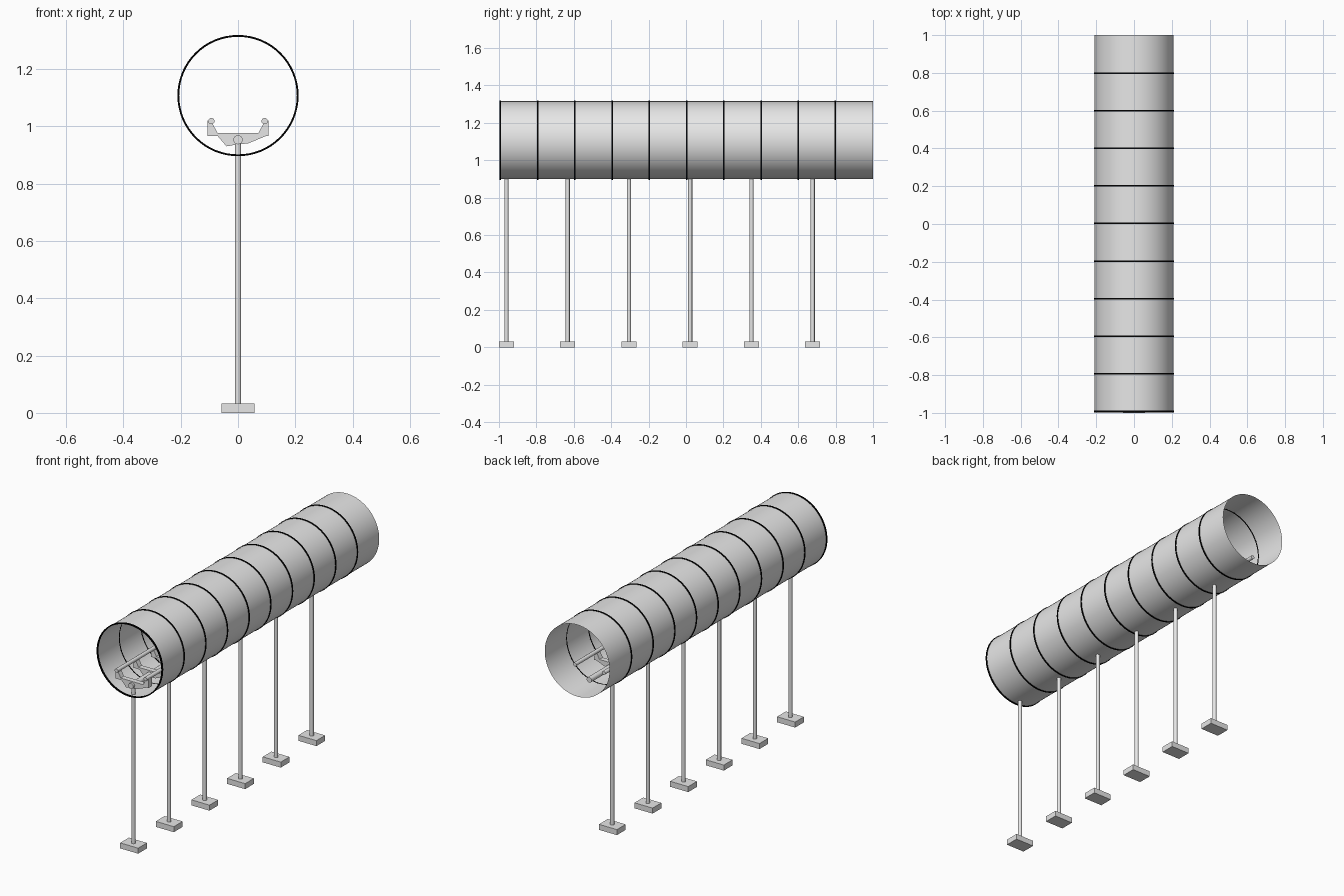
import bpy, bmesh, math
from mathutils import Matrix, Vector

if "Cube" in bpy.data.objects:
    bpy.data.objects.remove(bpy.data.objects["Cube"])


def material(name, value):
    mat = bpy.data.materials.new(name)
    mat.diffuse_color = (value, value, value, 1)
    mat.use_nodes = True
    mat.node_tree.nodes["Principled BSDF"].inputs["Base Color"].default_value = mat.diffuse_color
    return mat


grey = material("light grey", 0.8)
black = material("black", 0.0)

TUBE_Z, TUBE_R = 1.107, 0.2085
FRONT, BACK = -0.996, 1.0
POSTS = [-0.96 + 0.3275 * i for i in range(6)]


def finish(name, bm, smooth=True, mat=grey):
    mesh = bpy.data.meshes.new(name)
    bm.to_mesh(mesh)
    bm.free()
    mesh.materials.append(mat)
    ob = bpy.data.objects.new(name, mesh)
    bpy.context.collection.objects.link(ob)
    if smooth:
        bpy.context.view_layer.objects.active = ob
        ob.select_set(True)
        bpy.ops.object.shade_smooth_by_angle(angle=math.radians(35))
        ob.select_set(False)
    return ob


def pipe(name, a, b, r, sides=16, caps=True):
    """Cylinder between two points."""
    a, b = Vector(a), Vector(b)
    bm = bmesh.new()
    turn = (b - a).to_track_quat('Z', 'Y').to_matrix().to_4x4()
    bmesh.ops.create_cone(bm, cap_ends=caps, segments=sides, radius1=r, radius2=r,
                          depth=(b - a).length,
                          matrix=Matrix.Translation((a + b) / 2) @ turn)
    return finish(name, bm)


def box(name, centre, size):
    bm = bmesh.new()
    bmesh.ops.create_cube(bm, size=1, matrix=Matrix.Translation(centre) @ Matrix.Diagonal((*size, 1)))
    return finish(name, bm, False)


def plate(name, outline, y, depth):
    """Outline in x and z, extruded along y."""
    bm = bmesh.new()
    face = bm.faces.new([bm.verts.new((x, y - depth / 2, z)) for x, z in outline])
    out = bmesh.ops.extrude_face_region(bm, geom=[face])
    verts = [g for g in out["geom"] if isinstance(g, bmesh.types.BMVert)]
    bmesh.ops.translate(bm, verts=verts, vec=(0, depth, 0))
    bmesh.ops.recalc_face_normals(bm, faces=bm.faces)
    return finish(name, bm, False)


def hoop(name, y, inner, outer, width):
    """Flat band with a square section, spun round the tube axis."""
    bm = bmesh.new()
    section = [(inner, y - width / 2), (outer, y - width / 2),
               (outer, y + width / 2), (inner, y + width / 2)]
    vs = [bm.verts.new((0, yy, TUBE_Z + r)) for r, yy in section]
    es = [bm.edges.new((vs[i], vs[(i + 1) % 4])) for i in range(4)]
    bmesh.ops.spin(bm, geom=vs + es, cent=(0, 0, TUBE_Z), axis=(0, 1, 0),
                   angle=2 * math.pi, steps=64, use_merge=True)
    bmesh.ops.remove_doubles(bm, verts=bm.verts, dist=1e-5)
    bmesh.ops.recalc_face_normals(bm, faces=bm.faces)
    return finish(name, bm, True, black)


# open tunnel tube
pipe("tunnel_tube", (0, FRONT, TUBE_Z), (0, BACK, TUBE_Z), TUBE_R, 64, caps=False)

# thin black hoops round the tube, the first one framing the mouth
hoop("mouth_hoop", -0.993, 0.205, 0.2115, 0.009)
for i in range(1, 10):
    hoop("tunnel_hoop", -0.992 + 0.199 * i, 0.2084, 0.2115, 0.008)

# posts and footings
for y in POSTS:
    pipe("support_post", (0, y, 0.025), (0, y, 0.95), 0.011)
    box("footing", (0, y, 0.016), (0.116, 0.08, 0.032))

# track: spine and two rails
pipe("track_spine", (0, -0.985, 0.953), (0, 0.89, 0.953), 0.016)
for s in (-1, 1):
    pipe("rail", (s * 0.093, -0.985, 1.018), (s * 0.093, 0.89, 1.018), 0.011)

# cross ties with upright ends, and braces down to the spine
half = [(0.107, 0.966), (0.107, 1.02), (0.09, 1.012), (0.072, 0.977)]
tie = half + [(-x, z) for x, z in reversed(half)]
brace = [(-0.072, 0.967), (-0.04, 0.93), (0, 0.937), (0.035, 0.94), (0.1, 0.967)]
for i in range(11):
    y = POSTS[0] + 0.1637 * i
    plate("cross_tie", tie, y, 0.03)
    plate("tie_brace", brace, y, 0.022)
